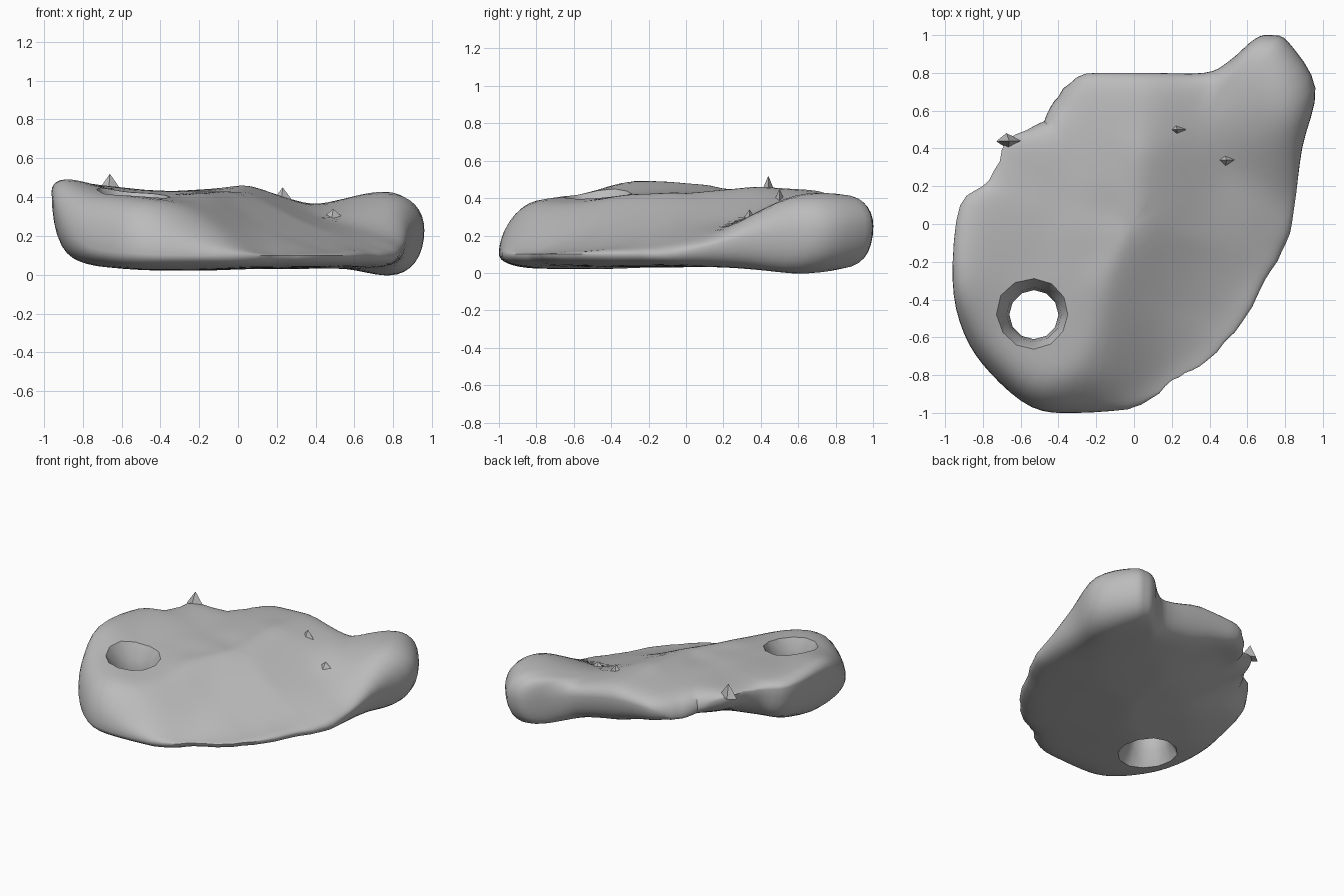
import bpy, bmesh, math, random
from mathutils import Matrix, Vector

random.seed(4)
old = bpy.data.objects.get("Cube")
if old:
    bpy.data.objects.remove(old)

stone = bpy.data.materials.new("stone grey")
stone.use_nodes = True
stone.diffuse_color = (0.5, 0.5, 0.5, 1)
stone.node_tree.nodes["Principled BSDF"].inputs["Base Color"].default_value = (0.5, 0.5, 0.5, 1)


def add_object(name, bm):
    bmesh.ops.recalc_face_normals(bm, faces=bm.faces)
    mesh = bpy.data.meshes.new(name)
    bm.to_mesh(mesh)
    bm.free()
    mesh.materials.append(stone)
    obj = bpy.data.objects.new(name, mesh)
    bpy.context.collection.objects.link(obj)
    return obj


def bridge(bm, lower, upper):
    count = len(lower)
    for i in range(count):
        j = (i + 1) % count
        bm.faces.new((lower[i], lower[j], upper[j], upper[i]))


# Rim of the slab, counter-clockwise: x, y, height
rim = [(.96, .72, .23), (.89, .4, .21), (.85, .1, .14), (.81, -.1, .1),
       (.7, -.3, .1), (.53, -.57, .1), (.35, -.76, .1), (.2, -.82, .1),
       (.04, -.96, .1), (-.3, -1, .1), (-.54, -.97, .11), (-.76, -.79, .14),
       (-.9, -.58, .25), (-.96, -.3, .42), (-.92, .1, .43), (-.76, .23, .42),
       (-.67, .44, .43), (-.48, .55, .32), (-.4, .68, .29), (-.25, .79, .35),
       (.05, .8, .35), (.37, .8, .28), (.5, .86, .25), (.64, .98, .25),
       (.73, 1, .25), (.82, .96, .25)]

# Surface samples: x, y, top height, underside height
samples = [(-.9, -.3, .52, .06), (-.8, .05, .48, .13), (-.68, .3, .45, .28),
           (-.76, -.62, .44, .04), (-.5, -.85, .43, .02), (-.52, -.45, .41, .02),
           (-.4, .1, .43, .12), (-.3, .6, .43, .24), (-.25, -.8, .37, .02),
           (-.4, -.94, .34, .03), (-.7, -.2, .45, .05),
           (-.15, -.45, .4, .02), (-.05, -.1, .43, .03), (.08, .4, .46, .07),
           (.1, .73, .45, .14), (.02, -.5, .28, .03), (.17, -.5, .2, .03),
           (-.05, -.85, .2, .03), (.1, -.8, .14, .04), (.1, .02, .41, .03),
           (.27, 0, .31, .03), (.4, -.5, .14, .04), (.42, -.05, .24, .03),
           (.62, -.15, .17, .04), (.5, .28, .26, .03), (.31, .45, .37, .07),
           (.42, .68, .35, .07), (.7, .85, .44, .01), (.71, .62, .44, -.01),
           (.73, .43, .36, .01), (.75, .15, .21, .03)]


def surface(x, y, side):
    # Locally weighted plane through the nearby samples
    m = Matrix(((.001, 0, 0), (0, .002, 0), (0, 0, .002)))
    rhs = Vector((.0003, 0, 0))
    for s in samples:
        p = (1, s[0] - x, s[1] - y)
        w = math.exp(-(p[1] ** 2 + p[2] ** 2) / .04)
        rhs += Vector(p) * w * s[side]
        for i in range(3):
            for j in range(3):
                m[i][j] += w * p[i] * p[j]
    return (m.inverted() @ rhs).x


def smooth_loop(points, steps):
    pts = [Vector(p) for p in points]
    out = []
    for i in range(len(pts)):
        a, b, c, d = (pts[(i + k) % len(pts)] for k in (-1, 0, 1, 2))
        for k in range(steps):
            t = k / steps
            out.append(b + (c - a) * t / 2 + (a * 2 - b * 5 + c * 4 - d) * t * t / 2
                       + (b * 3 - a - c * 3 + d) * t ** 3 / 2)
    return out


# Slab: rings shrink from the rim to the middle, over and under
loop = smooth_loop(rim, 4)
for p in loop:
    thin_edge = p.x - p.y > .9 or p.y - p.x > .85 and p.x > -.8
    if thin_edge:
        p.xy *= 1 + random.uniform(-.012, .012)
bm = bmesh.new()
edge = [bm.verts.new(p) for p in loop]
RINGS = 20
for side, bluntness in ((2, 11), (3, 15)):
    previous = edge
    for r in range(1, RINGS):
        f = math.cos(r / RINGS * math.pi / 2)
        swell = math.sqrt(1 - f ** bluntness)
        ring = []
        for p in loop:
            x, y = p.x * f, p.y * f
            ring.append(bm.verts.new((x, y, p.z + (surface(x, y, side) - p.z) * swell)))
        bridge(bm, previous, ring)
        previous = ring
    middle = bm.verts.new((0, 0, surface(0, 0, side)))
    for i in range(len(previous)):
        bm.faces.new((previous[i], previous[(i + 1) % len(previous)], middle))
slab = add_object("stone_slab", bm)

# Hourglass hole drilled through the wide end
bm = bmesh.new()
rings = []
for z, radius in ((-.1, .27), (.04, .2), (.13, .15), (.23, .13), (.33, .145), (.42, .19), (.6, .27)):
    rings.append([bm.verts.new((-.53 + radius * math.cos(a), -.48 + radius * math.sin(a), z))
                  for a in (math.tau * k / 12 for k in range(12))])
for lower, upper in zip(rings, rings[1:]):
    bridge(bm, lower, upper)
bm.faces.new(rings[0])
bm.faces.new(rings[-1])
cutter = add_object("hole_cutter", bm)
cutter.hide_render = True
drill = slab.modifiers.new("hole", "BOOLEAN")
drill.operation = "DIFFERENCE"
drill.solver = "EXACT"
drill.object = cutter
bpy.context.view_layer.update()
graph = bpy.context.evaluated_depsgraph_get()
slab.data = bpy.data.meshes.new_from_object(slab.evaluated_get(graph))
slab.modifiers.clear()
bpy.data.objects.remove(cutter)


# Chipped splinters standing on the surface
def splinter(name, x, y, base, tip, size):
    bm = bmesh.new()
    foot = [bm.verts.new((x + size * math.cos(a), y + size * .6 * math.sin(a), base))
            for a in (0, 1.8, 3.2, 4.6)]
    top = bm.verts.new((x, y, tip))
    for i in range(4):
        bm.faces.new((foot[i], foot[(i + 1) % 4], top))
    bm.faces.new(foot)
    return add_object(name, bm)


splinter("edge_splinter", -.66, .44, .42, .52, .07)
splinter("hollow_splinter", .49, .34, .25, .34, .1)
splinter("ridge_splinter", .23, .5, .37, .45, .06)

bpy.ops.object.select_all(action="DESELECT")
slab.select_set(True)
bpy.context.view_layer.objects.active = slab
bpy.ops.object.shade_smooth_by_angle(angle=math.radians(35))
